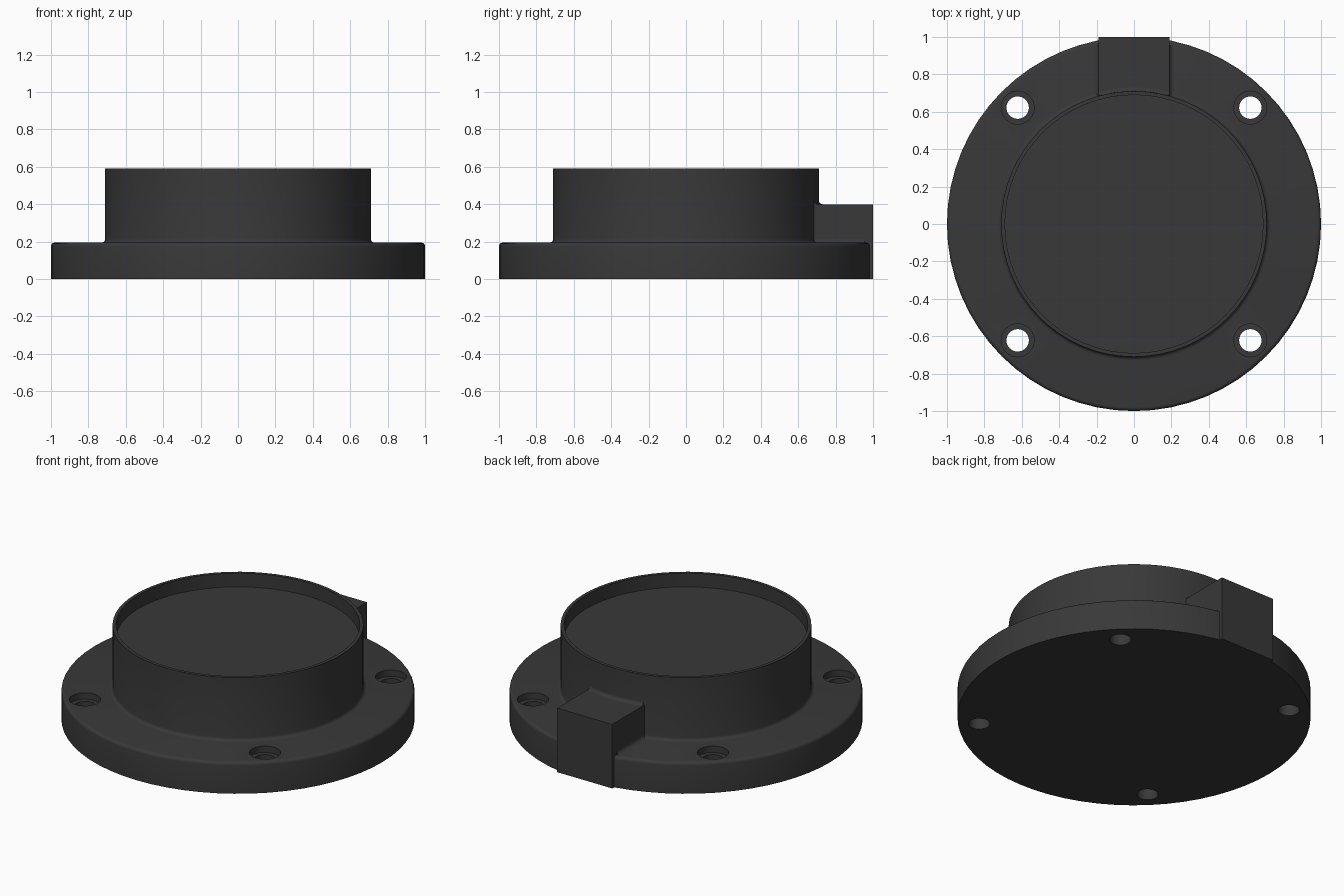
import bpy
import bmesh
from math import sin, cos, pi, radians, asin
from mathutils import Vector, Matrix

cube = bpy.data.objects.get("Cube")
if cube:
    bpy.data.objects.remove(cube, do_unlink=True)

grey = bpy.data.materials.new("dark grey")
grey.use_nodes = True
colour = (0.04, 0.04, 0.04, 1)
grey.diffuse_color = colour
grey.node_tree.nodes["Principled BSDF"].inputs["Base Color"].default_value = colour

FLANGE_R, FLANGE_Z = 1.0, 0.195
DRUM_R, DRUM_Z = 0.71, 0.59
BOSS_X, BOSS_Z = 0.19, 0.4
FILLET = 0.02


def arc(cx, cz, r, start, end, n=4):
    """Points on an arc, angles in degrees."""
    angles = [radians(start + (end - start) * i / n) for i in range(n + 1)]
    return [(cx + r * cos(a), cz + r * sin(a)) for a in angles]


def finish(bm, name):
    bmesh.ops.remove_doubles(bm, verts=bm.verts, dist=1e-5)
    bmesh.ops.recalc_face_normals(bm, faces=bm.faces)
    mesh = bpy.data.meshes.new(name)
    bm.to_mesh(mesh)
    bm.free()
    mesh.materials.append(grey)
    obj = bpy.data.objects.new(name, mesh)
    bpy.context.collection.objects.link(obj)
    return obj


def lathe(name, profile, steps):
    """Revolve an (r, z) profile about z."""
    bm = bmesh.new()
    verts = [bm.verts.new((r, 0, z)) for r, z in profile]
    edges = [bm.edges.new(pair) for pair in zip(verts, verts[1:])]
    bmesh.ops.spin(bm, geom=verts + edges, cent=(0, 0, 0), axis=(0, 0, 1),
                   angle=2 * pi, steps=steps)
    return finish(bm, name)


def activate(obj):
    bpy.ops.object.select_all(action="DESELECT")
    obj.select_set(True)
    bpy.context.view_layer.objects.active = obj


def smooth(obj):
    activate(obj)
    bpy.ops.object.shade_smooth_by_angle(angle=radians(35))


# Round flange with the raised drum and its shallow recess
profile = [(0, 0), (FLANGE_R, 0)]
profile += arc(FLANGE_R - FILLET, FLANGE_Z - FILLET, FILLET, 0, 90)
profile += arc(DRUM_R + FILLET, FLANGE_Z + FILLET, FILLET, 270, 180)
profile += [(DRUM_R, DRUM_Z), (0.69, DRUM_Z), (0.69, 0.505), (0, 0.505)]
body = lathe("flange_and_drum", profile, 64)

# Four counterbored screw holes
for sx in (-1, 1):
    for sy in (-1, 1):
        cutter = lathe("hole_cutter", [(0, -0.1), (0.06, -0.1), (0.06, 0.155),
                                       (0.088, 0.155), (0.088, 0.3), (0, 0.3)], 32)
        cutter.location = (sx * 0.622, sy * 0.622, 0)
        cutter.hide_render = True
        cut = body.modifiers.new("screw_hole", "BOOLEAN")
        cut.operation = "DIFFERENCE"
        cut.solver = "EXACT"
        cut.object = cutter
        activate(body)
        bpy.ops.object.modifier_apply(modifier=cut.name)
        bpy.data.objects.remove(cutter, do_unlink=True)
smooth(body)

# Square boss at the back
bm = bmesh.new()
depth = FLANGE_R - 0.66
bmesh.ops.create_cube(bm, size=1, matrix=Matrix.Translation(
    (0, 0.66 + depth / 2, BOSS_Z / 2)) @ Matrix.Diagonal((2 * BOSS_X, depth, BOSS_Z, 1)))
finish(bm, "back_boss")

# Fillets where the boss sides meet the flange
for side, name in ((1, "left_boss_fillet"), (-1, "right_boss_fillet")):
    bm = bmesh.new()
    section = arc(BOSS_X + FILLET, FLANGE_Z + FILLET, FILLET, 270, 180)
    section.append((BOSS_X - 0.01, FLANGE_Z))
    face = bm.faces.new([bm.verts.new((side * x, 0.68, z)) for x, z in section])
    out = bmesh.ops.extrude_face_region(bm, geom=[face], use_keep_orig=True)
    moved = [v for v in out["geom"] if isinstance(v, bmesh.types.BMVert)]
    bmesh.ops.translate(bm, verts=moved, vec=Vector((0, 0.275, 0)))
    smooth(finish(bm, name))

# Curved fillet where the boss top meets the drum
bm = bmesh.new()
section = arc(DRUM_R + FILLET, BOSS_Z + FILLET, FILLET, 270, 180)
section.append((DRUM_R - 0.01, BOSS_Z))
half = asin(BOSS_X / (DRUM_R + FILLET))
start = pi / 2 - half
face = bm.faces.new([bm.verts.new((r * cos(start), r * sin(start), z)) for r, z in section])
bmesh.ops.spin(bm, geom=[face] + face.edges[:] + face.verts[:], cent=(0, 0, 0),
               axis=(0, 0, 1), angle=2 * half, steps=8)
smooth(finish(bm, "boss_top_fillet"))
